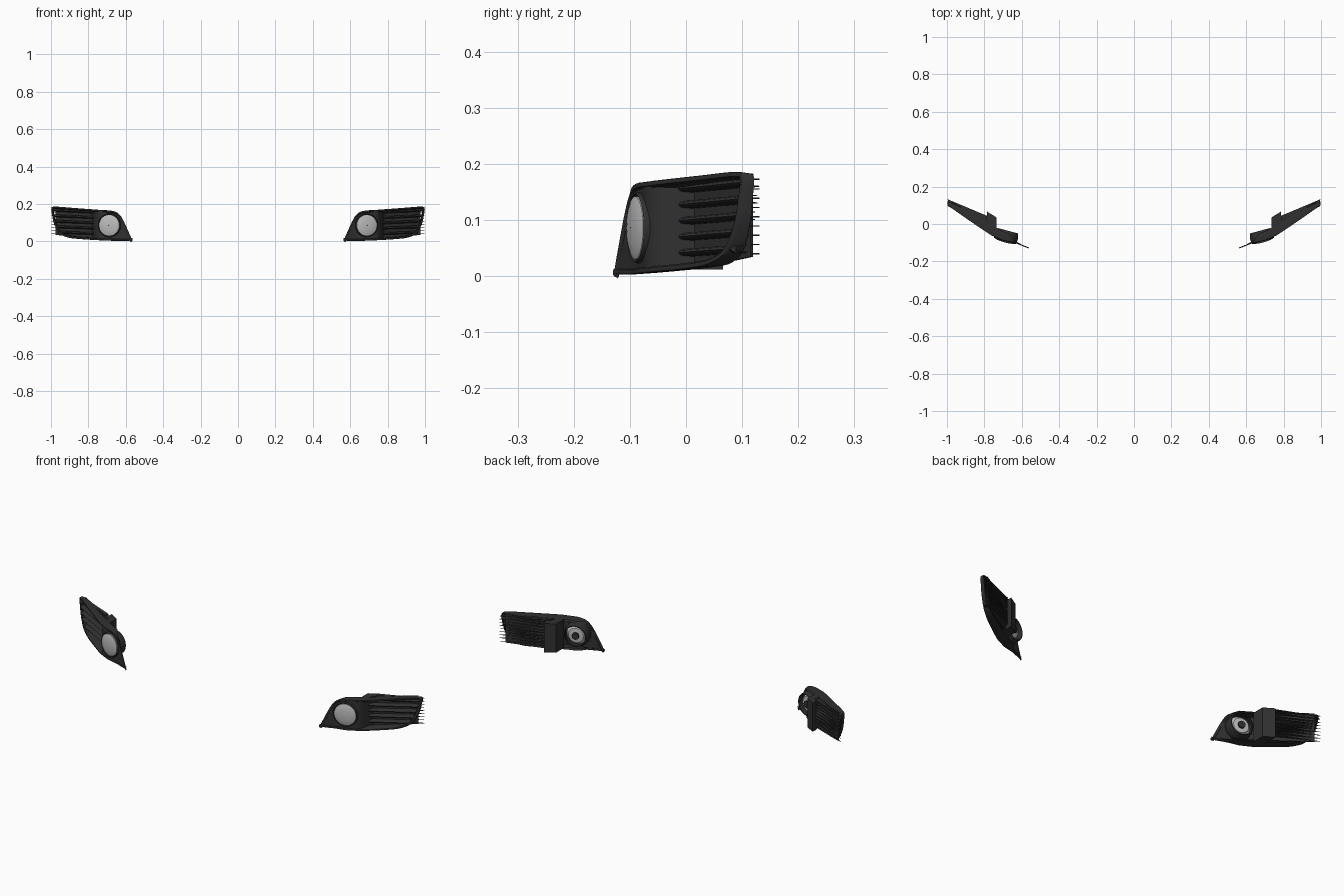
import bpy, bmesh, math
from mathutils import Vector

if "Cube" in bpy.data.objects:
    bpy.data.objects.remove(bpy.data.objects["Cube"])


def material(name, v):
    m = bpy.data.materials.new(name)
    m.diffuse_color = (v, v, v, 1)
    m.use_nodes = True
    m.node_tree.nodes["Principled BSDF"].inputs["Base Color"].default_value = m.diffuse_color
    return m


BLACK = material("black_plastic", 0.03)
GREY = material("lamp_grey", 0.5)


def lerp(table, x):
    if x <= table[0][0]:
        return table[0][1]
    for (x0, y0), (x1, y1) in zip(table, table[1:]):
        if x <= x1:
            return y0 + (y1 - y0) * (x - x0) / (x1 - x0)
    return table[-1][1]


def spline(pts, n=5, closed=True):
    pts = [Vector(p) for p in pts]
    out, c = [], len(pts)
    for i in range(c if closed else c - 1):
        a, b, d, e = [pts[j % c] if closed else pts[max(0, min(c - 1, j))] for j in range(i - 1, i + 3)]
        for k in range(n):
            t = k / n
            out.append(0.5 * (2 * b + (d - a) * t + (2 * a - 5 * b + 4 * d - e) * t * t
                              + (3 * b - a - 3 * d + e) * t ** 3))
    return out if closed else out + [pts[-1]]


def loft(name, loops, mat, closed=True, caps=False):
    """Skin a list of point loops and mirror the part to the other side of the car."""
    bm = bmesh.new()
    rows = [[bm.verts.new(p) for p in loop] for loop in loops]
    for r, s in zip(rows, rows[1:]):
        n = len(r)
        for i in range(n if closed else n - 1):
            j = (i + 1) % n
            bm.faces.new((r[i], r[j], s[j], s[i]))
    if caps:
        bm.faces.new(rows[0])
        bm.faces.new(rows[-1])
    bmesh.ops.remove_doubles(bm, verts=bm.verts, dist=1e-5)
    bmesh.ops.recalc_face_normals(bm, faces=bm.faces)
    me = bpy.data.meshes.new(name)
    bm.to_mesh(me)
    bm.free()
    ob = bpy.data.objects.new(name, me)
    bpy.context.collection.objects.link(ob)
    me.materials.append(mat)
    mod = ob.modifiers.new("mirror", 'MIRROR')
    mod.use_mirror_merge = False
    bpy.context.view_layer.objects.active = ob
    for o in bpy.context.selected_objects:
        o.select_set(False)
    ob.select_set(True)
    bpy.ops.object.shade_smooth_by_angle(angle=math.radians(35))
    return ob


# Front outline (x, z) of the bezel, and its sweep-back in plan
BOTTOM = [(0.57, 0.004), (0.66, 0.003), (0.76, 0.007), (0.85, 0.013), (0.91, 0.021), (0.955, 0.043)]
TOP = [(0.568, 0.012), (0.588, 0.058), (0.612, 0.11), (0.635, 0.145), (0.67, 0.163),
       (0.76, 0.170), (0.88, 0.179), (0.98, 0.186)]
OUTER = [(0.982, 0.09), (0.993, 0.135), (0.998, 0.175)]
SWEEP = [(0.565, -0.130), (0.635, -0.102), (0.70, -0.088), (0.765, -0.060), (0.88, 0.018), (1.0, 0.102)]
DEPTH = [(0.60, 0.006), (0.64, 0.012), (0.67, 0.045), (0.77, 0.055), (0.90, 0.045), (1.0, 0.022)]

outline = spline([(x, z, 0) for x, z in BOTTOM + OUTER + TOP[::-1]], 5)


def rim_loop(inset, fixed, frac):
    loop, n = [], len(outline)
    for i, p in enumerate(outline):
        t = outline[(i + 1) % n] - outline[i - 1]
        nrm = Vector((-t.y, t.x, 0)).normalized()
        q = p + nrm * inset
        loop.append((q.x, lerp(SWEEP, q.x) + fixed + frac * lerp(DEPTH, p.x), q.y))
    return loop


# Bezel rim: rounded lip with walls running back
loft("bezel_rim", [rim_loop(*s) for s in [
    (0.003, 0, 1), (0.0, 0.004, 0), (0.001, 0.001, 0), (0.004, 0, 0),
    (0.008, 0.001, 0), (0.011, 0.006, 0), (0.013, 0, 1)]], BLACK)

# Face panel around the lamp, turning back into the grille recess
plan = spline([(0.572, -0.124, 0), (0.63, -0.100, 0), (0.69, -0.083, 0), (0.735, -0.071, 0),
               (0.755, -0.055, 0), (0.766, -0.028, 0), (0.776, 0.008, 0)], 4, closed=False)
loft("lamp_panel", [[(p.x, p.y, lerp(BOTTOM, p.x) + 0.004) for p in plan],
                    [(p.x, p.y, lerp(TOP, p.x) - 0.004) for p in plan]], BLACK, closed=False)

# Lamp parts turned about a slightly outward-facing axis
CENTRE = Vector((0.689, -0.090, 0.086))
AXIS = Vector((0.26, -0.966, 0)).normalized()
SIDE = Vector((0, 0, 1)).cross(AXIS)


def lathe(name, profile, mat):
    loops = []
    for r, h in profile:
        loops.append([CENTRE + AXIS * h + SIDE * (r * math.cos(a)) + Vector((0, 0, r * math.sin(a)))
                      for a in [2 * math.pi * i / 40 for i in range(40)]])
    return loft(name, loops, mat)


lathe("lamp_lens", [(0.056, -0.003), (0.056, 0.001), (0.045, 0.005), (0.025, 0.008), (0.001, 0.009)], GREY)
lathe("lamp_housing", [(0.057, -0.002), (0.060, 0.001), (0.063, -0.004), (0.063, -0.03), (0.056, -0.056),
                       (0.052, -0.056), (0.058, -0.03)], BLACK)
lathe("lamp_reflector", [(0.056, -0.004), (0.053, -0.025), (0.038, -0.043), (0.001, -0.047)], GREY)
lathe("bulb_socket", [(0.018, -0.04), (0.018, -0.053), (0.001, -0.053)], BLACK)

# Block joining the lamp housing to the grille
block = [(0.735, -0.03), (0.735, 0.035), (0.785, 0.066), (0.787, 0.04), (0.775, 0.0), (0.765, -0.03)]
loft("joining_block", [[(x, y, z) for x, y in block] for z in (0.012, 0.164)], BLACK, caps=True)

# Grille back plate
back = [(0.77, 0.010), (0.975, 0.115), (0.972, 0.119), (0.767, 0.014)]
loft("grille_back", [[(x, y, lerp([(0.77, 0.012), (0.9, 0.02), (0.975, 0.035)], x)) for x, y in back],
                     [(x, y, lerp([(0.77, 0.166), (0.975, 0.183)], x)) for x, y in back]], BLACK, caps=True)

# Grille slats: rounded U sections, open at the back
SLAT = [(0.052, 0.0075), (0.012, 0.0065), (0.004, 0.004), (0.0, 0.0), (0.004, -0.004), (0.012, -0.0065),
        (0.052, -0.0075), (0.052, -0.006), (0.014, -0.004), (0.014, 0.004), (0.052, 0.006)]
for k in range(5):
    z0, z1 = 0.042 + 0.0285 * k, 0.049 + 0.0295 * k
    x1 = 0.962 + 0.008 * k
    loops = []
    for t in (0, 0.5, 1):
        x = 0.772 + (x1 - 0.772) * t
        y = -0.014 + (x - 0.772) * 0.49
        d = 1 - 0.3 * t
        loops.append([(x, y + u * d, z0 + (z1 - z0) * t + v) for u, v in SLAT])
    loft("grille_slat_%d" % (k + 1), loops, BLACK, caps=True)

# Thin fins behind the grille
for k in range(9):
    z = 0.040 + 0.0165 * k
    fin = [(0.79, 0.022), (0.972, 0.113), (0.998, 0.131), (0.785, 0.042)]
    loft("rear_fin_%d" % (k + 1), [[(x, y, z + dz) for x, y in fin] for dz in (-0.001, 0.001)], BLACK, caps=True)
